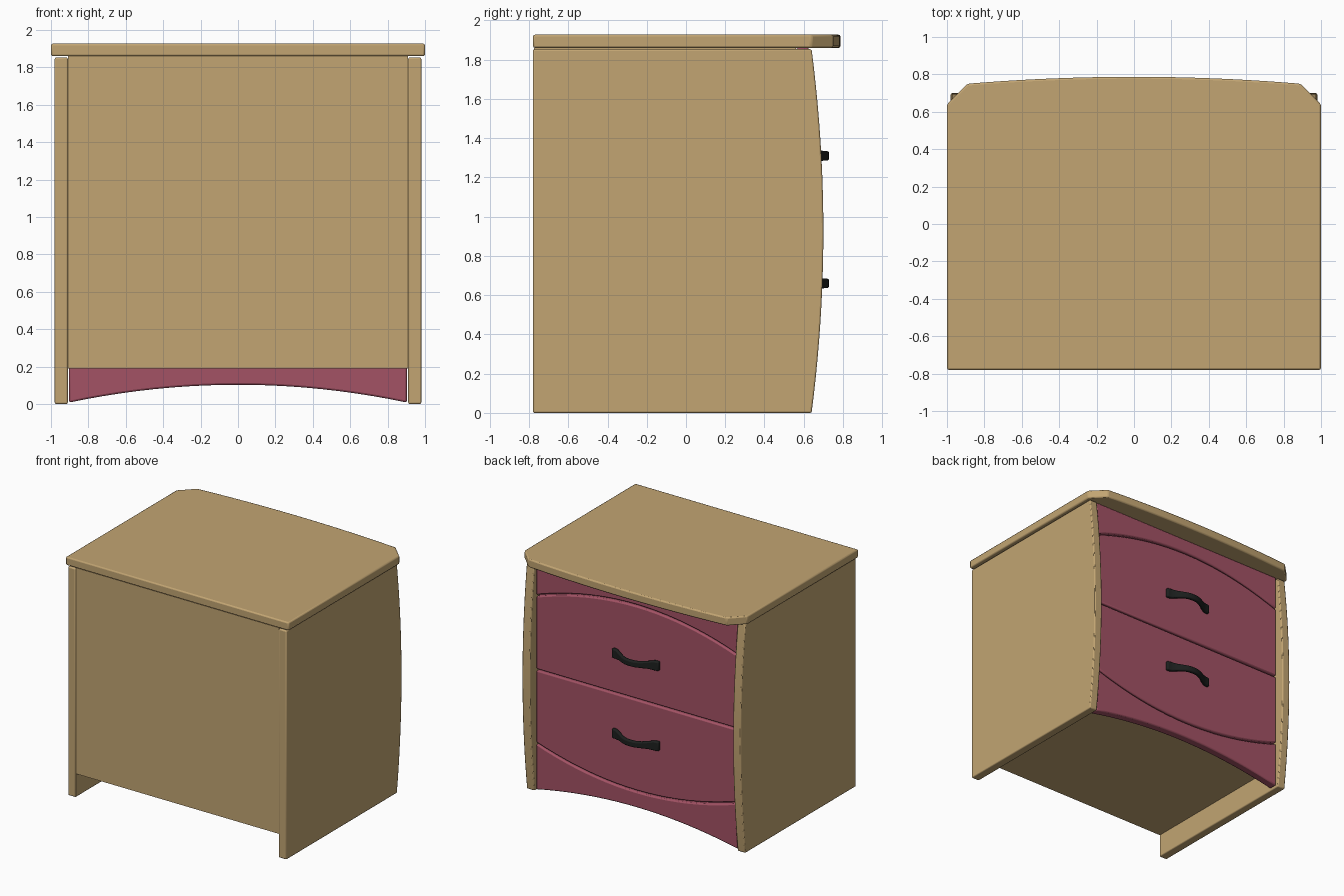
import bpy
import bmesh
from mathutils import Vector

cube = bpy.data.objects.get("Cube")
if cube:
    bpy.data.objects.remove(cube, do_unlink=True)


def material(name, rgb):
    mat = bpy.data.materials.new(name)
    mat.use_nodes = True
    mat.diffuse_color = (*rgb, 1)
    mat.node_tree.nodes["Principled BSDF"].inputs["Base Color"].default_value = (*rgb, 1)
    return mat


wood = material("light wood", (0.54, 0.375, 0.17))
plum = material("plum paint", (0.37, 0.085, 0.13))
black = material("black metal", (0.012, 0.014, 0.013))


def finish(name, bm, mat, bevel=0.0, segments=2):
    bmesh.ops.recalc_face_normals(bm, faces=bm.faces[:])
    mesh = bpy.data.meshes.new(name)
    bm.to_mesh(mesh)
    bm.free()
    mesh.materials.append(mat)
    obj = bpy.data.objects.new(name, mesh)
    bpy.context.collection.objects.link(obj)
    if bevel:
        mod = obj.modifiers.new("soft edges", 'BEVEL')
        mod.width = bevel
        mod.segments = segments
        mod.limit_method = 'ANGLE'
    bpy.ops.object.select_all(action='DESELECT')
    obj.select_set(True)
    bpy.context.view_layer.objects.active = obj
    bpy.ops.object.shade_smooth_by_angle()
    return obj


def slab(name, outline, axis, low, high, mat, bevel=0.0):
    """Extrude a flat outline along one axis (0 = x, 1 = y, 2 = z)."""
    bm = bmesh.new()
    verts = []
    for a, b in outline:
        co = [a, b]
        co.insert(axis, low)
        verts.append(bm.verts.new(co))
    face = bm.faces.new(verts)
    grown = bmesh.ops.extrude_face_region(bm, geom=[face])["geom"]
    shift = Vector((0, 0, 0))
    shift[axis] = high - low
    bmesh.ops.translate(bm, vec=shift, verts=[v for v in grown if isinstance(v, bmesh.types.BMVert)])
    return finish(name, bm, mat, bevel)


def arc(start, end, edge, middle, steps=20):
    """Shallow bow: value is edge at both ends and middle halfway."""
    points = []
    for i in range(steps + 1):
        t = i / steps
        points.append((start + (end - start) * t, edge + (middle - edge) * 4 * t * (1 - t)))
    return points


def rect(a0, a1, b0, b1):
    return [(a0, b0), (a1, b0), (a1, b1), (a0, b1)]


# Carcass with closed back and raised floor
slab("carcass", rect(-0.91, 0.91, -0.775, 0.56), 2, 0.19, 1.86, wood)

# Side panels with bowed leading edge
side = [(-0.78, 1.853), (-0.78, 0)] + [(y, z) for z, y in arc(0, 1.853, 0.64, 0.7)]
for name, x in (("left_side", 0.91), ("right_side", -0.98)):
    slab(name, side, 0, x, x + 0.07, wood, 0.008)

# Top with clipped corners and bowed edge
top = [(-1, 0.64), (-1, -0.78), (1, -0.78), (1, 0.64)] + arc(0.89, -0.89, 0.75, 0.787)
slab("top_board", top, 2, 1.86, 1.927, wood, 0.01)

# Drawer fronts, rail and apron, divided by curved grooves
W, GAP = 0.903, 0.006
BACK, FACE = 0.56, 0.63
MID = 0.98


def upper_bow(start, end, offset):
    return arc(start, end, 1.58 + offset, 1.74 + offset)


def lower_bow(start, end, offset):
    return arc(start, end, 0.385 + offset, 0.235 + offset)


slab("groove_backing", rect(-0.9, 0.9, 0.2, 1.85), 1, BACK - 0.01, BACK + 0.035, plum)
fronts = {
    "top_rail": [(W, 1.859), (-W, 1.859)] + upper_bow(-W, W, GAP),
    "upper_drawer": [(-W, MID + GAP), (W, MID + GAP)] + upper_bow(W, -W, -GAP),
    "lower_drawer": [(W, MID - GAP), (-W, MID - GAP)] + lower_bow(-W, W, GAP),
    "apron": arc(-W, W, 0.008, 0.103) + lower_bow(W, -W, -GAP),
}
for name, outline in fronts.items():
    slab(name, outline, 1, BACK, FACE, plum, 0.01)


# Bowed pull handles: flared feet that meet the drawers, slim grip between
def handle(name, z):
    half = [(0.21, 0.64, 0.038), (0.17, 0.645, 0.038), (0.13, 0.665, 0.03),
            (0.08, 0.695, 0.025), (0.04, 0.71, 0.024)]
    stations = [(-x, y, h) for x, y, h in half] + [(0, 0.713, 0.024)] + half[::-1]
    bm = bmesh.new()
    rings = []
    for x, y, h in stations:
        corners = [(-0.016, -h), (0.016, -h), (0.016, h), (-0.016, h)]
        rings.append([bm.verts.new((x, y + dy, z + dz)) for dy, dz in corners])
    for a, b in zip(rings, rings[1:]):
        for i in range(4):
            j = (i + 1) % 4
            bm.faces.new((a[i], a[j], b[j], b[i]))
    bm.faces.new(rings[0])
    bm.faces.new(rings[-1])
    finish(name, bm, black, 0.01, 3)


handle("upper_handle", 1.31)
handle("lower_handle", 0.66)
